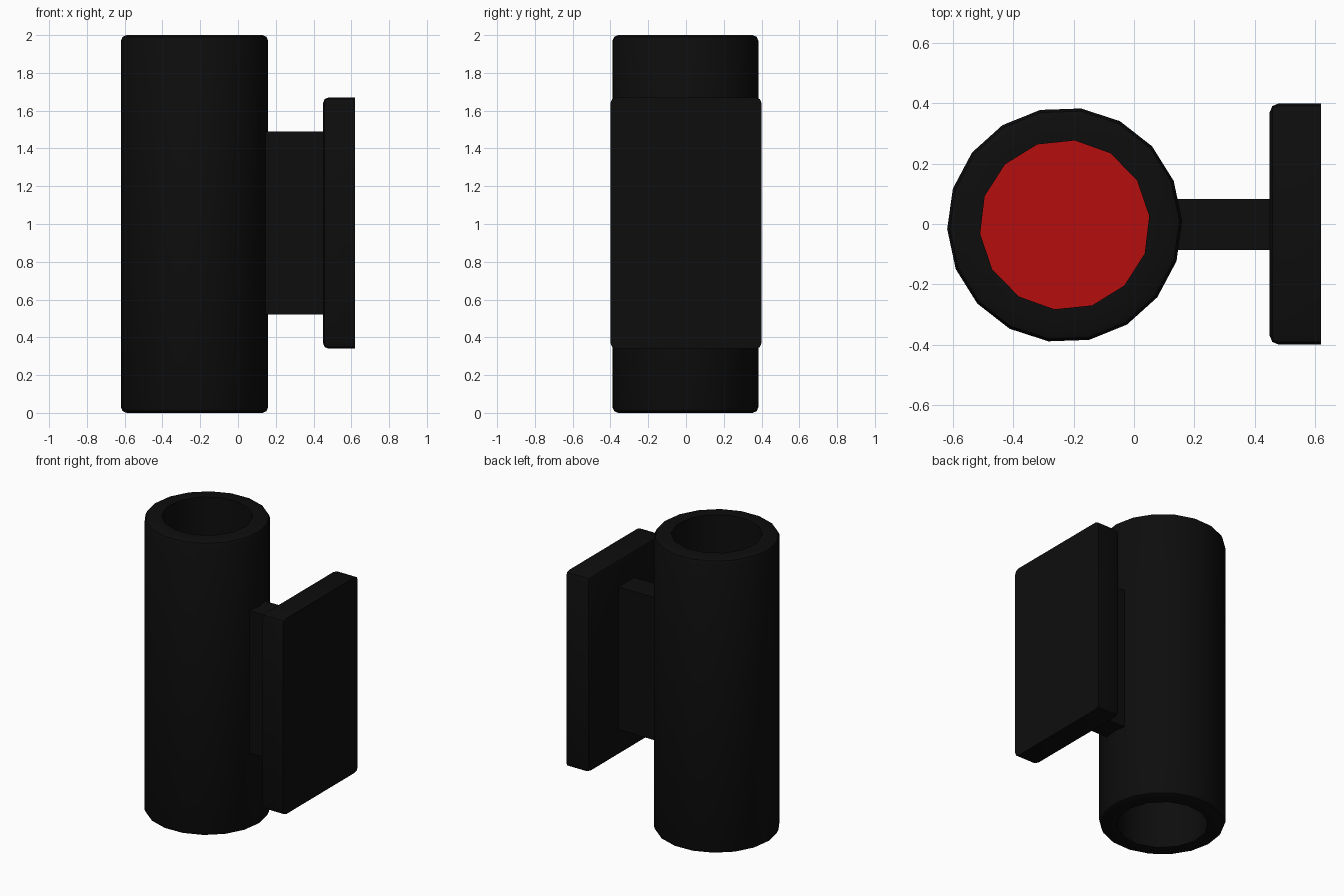
import bpy, bmesh, math

cube = bpy.data.objects.get("Cube")
if cube:
    bpy.data.objects.remove(cube, do_unlink=True)


def material(name, rgb):
    m = bpy.data.materials.new(name)
    m.use_nodes = True
    m.diffuse_color = (*rgb, 1)
    bsdf = m.node_tree.nodes["Principled BSDF"]
    bsdf.inputs["Base Color"].default_value = (*rgb, 1)
    return m


BLACK = material("matte black", (0.004, 0.004, 0.004))
RED = material("glowing red", (0.47, 0.004, 0.004))
AXIS_X, AXIS_Y = -0.23, -0.003
OUTER, INNER = 0.39, 0.282


def finish(name, bm, mat, smooth=False):
    bmesh.ops.recalc_face_normals(bm, faces=bm.faces)
    mesh = bpy.data.meshes.new(name)
    bm.to_mesh(mesh)
    bm.free()
    mesh.materials.append(mat)
    ob = bpy.data.objects.new(name, mesh)
    bpy.context.collection.objects.link(ob)
    if smooth:
        bpy.ops.object.select_all(action="DESELECT")
        ob.select_set(True)
        bpy.context.view_layer.objects.active = ob
        bpy.ops.object.shade_smooth_by_angle(angle=math.radians(40))
    return ob


def ring(bm, radius, z, sides, phase):
    verts = []
    for i in range(sides):
        a = phase + math.tau * i / sides
        verts.append(bm.verts.new((AXIS_X + radius * math.cos(a),
                                   AXIS_Y + radius * math.sin(a), z)))
    return verts


def loop_edges(bm, verts):
    pairs = zip(verts, verts[1:] + verts[:1])
    return [bm.edges.get(p) or bm.edges.new(p) for p in pairs]


def wall(bm, profile, sides, phase):
    """Stack rings along a (radius, height) profile; return the end loops."""
    loops = [loop_edges(bm, ring(bm, r, z, sides, phase)) for r, z in profile]
    for low, high in zip(loops, loops[1:]):
        bmesh.ops.bridge_loops(bm, edges=low + high)
    return loops[0], loops[-1]


def box(name, lo, hi, bevel=0):
    bm = bmesh.new()
    bmesh.ops.create_cube(bm, size=1)
    for v in bm.verts:
        v.co = [(a + b) / 2 + c * (b - a) for a, b, c in zip(lo, hi, v.co)]
    if bevel:
        # leave the edges against the wall square
        edges = [e for e in bm.edges
                 if min(v.co.x for v in e.verts) < hi[0] - 0.001]
        bmesh.ops.bevel(bm, geom=edges, offset=bevel, segments=2,
                        profile=0.5, affect="EDGES")
    return finish(name, bm, BLACK, bool(bevel))


# Open lamp tube with chamfered outer rims
bm = bmesh.new()
outer_ends = wall(bm, [(OUTER - 0.03, 0), (OUTER - 0.009, 0.009), (OUTER, 0.03),
                       (OUTER, 1.97), (OUTER - 0.009, 1.991), (OUTER - 0.03, 2)],
                  18, math.radians(2))
inner_ends = wall(bm, [(INNER, 0), (INNER, 2)], 14, math.radians(6))
for a, b in zip(outer_ends, inner_ends):
    bmesh.ops.triangle_fill(bm, edges=a + b, use_beauty=True)
finish("lamp_tube", bm, BLACK, True)

# Red light panel across the middle of the tube
bm = bmesh.new()
ends = wall(bm, [(INNER, 0.96), (INNER, 1.04)], 14, math.radians(6))
for e in ends:
    bmesh.ops.contextual_create(bm, geom=e)
finish("light_panel", bm, RED)

# Bracket arm and wall plate
box("bracket_arm", (0.1, -0.087, 0.52), (0.47, 0.083, 1.49))
box("wall_plate", (0.45, -0.4, 0.34), (0.62, 0.4, 1.67), 0.03)
